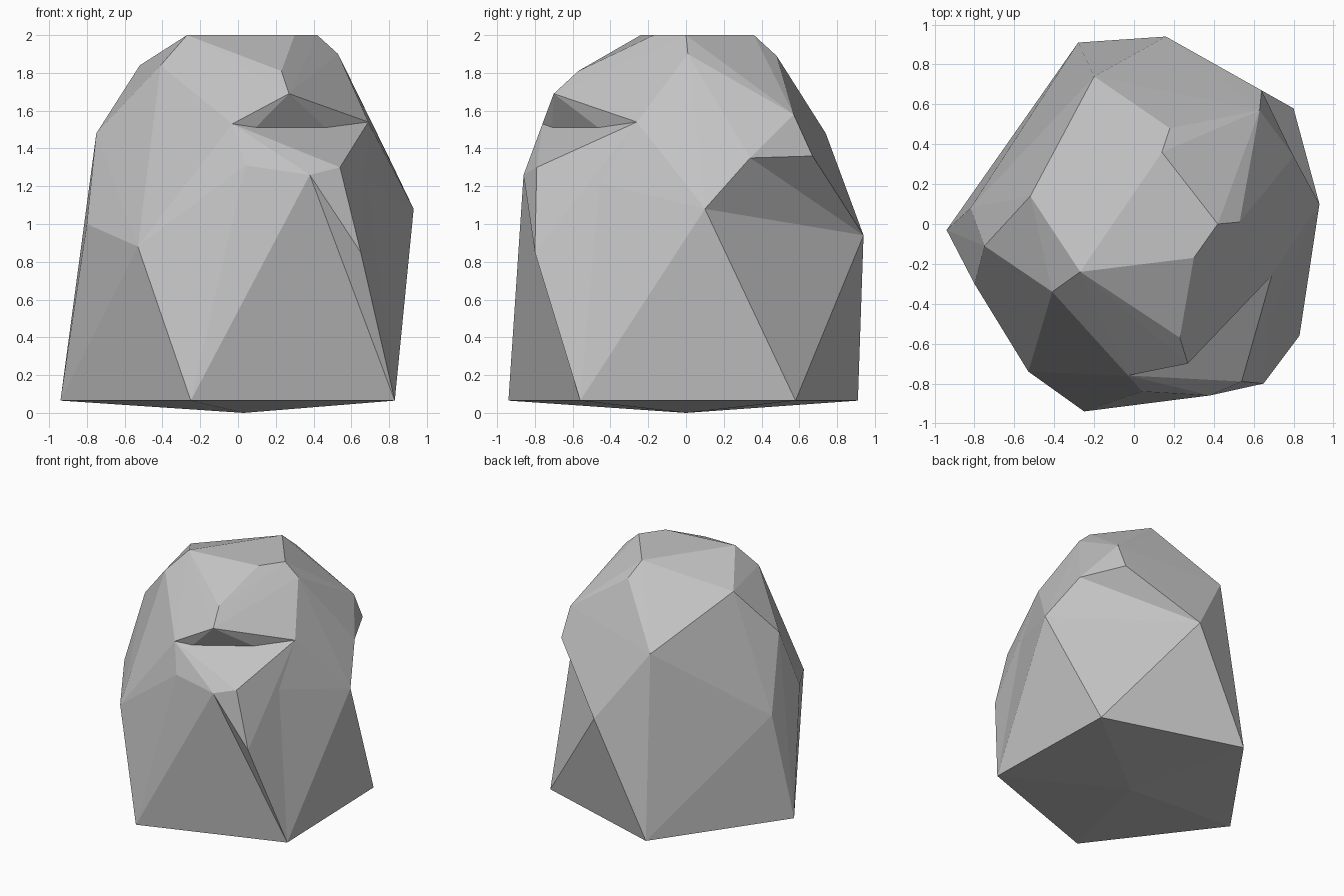
import bpy, bmesh

if "Cube" in bpy.data.objects:
    bpy.data.objects.remove(bpy.data.objects["Cube"])

stone = bpy.data.materials.new("grey stone")
stone.diffuse_color = (0.55, 0.55, 0.55, 1)
stone.use_nodes = True
stone.node_tree.nodes["Principled BSDF"].inputs["Base Color"].default_value = stone.diffuse_color


def chiselled(name, points):
    """Convex faceted block wrapped around its corner points."""
    bm = bmesh.new()
    for p in points:
        bm.verts.new(p)
    bmesh.ops.convex_hull(bm, input=bm.verts[:])
    bmesh.ops.delete(bm, geom=[v for v in bm.verts if not v.link_faces], context='VERTS')
    bmesh.ops.recalc_face_normals(bm, faces=bm.faces[:])
    mesh = bpy.data.meshes.new(name)
    bm.to_mesh(mesh)
    bm.free()
    mesh.materials.append(stone)
    obj = bpy.data.objects.new(name, mesh)
    bpy.context.collection.objects.link(obj)
    return obj


# Five-sided foot with a shallow point below
base = [(x, y, 0.065) for x, y in
        ((-0.25, -0.94), (0.83, -0.56), (0.80, 0.58), (-0.28, 0.91), (-0.94, -0.03))]
tip = [(0.03, 0.0, 0.0)]

# Crown, flat on top with chipped corners
flat_top = [(x, y, 2.0) for x, y in ((-0.27, -0.24), (0.30, -0.17), (0.42, 0.0), (0.14, 0.36))]
chips = [(-0.52, 0.14, 1.84), (-0.41, -0.34, 1.84), (0.53, 0.01, 1.90)]
nape = (0.18, 0.48, 1.89)
crown = flat_top + chips + [nape]

# Side corners
left = [(-0.53, -0.74, 0.88), (-0.80, -0.30, 1.0), (-0.75, -0.11, 1.48), (-0.82, 0.08, 0.90)]
back_high, back_low = (-0.20, 0.74, 1.48), (0.16, 0.94, 0.94)
sides = left + [back_high, back_low, (0.93, 0.10, 1.08)]
right = sides[-1]

# Overhanging rear right shoulder
shoulder_top, shoulder_tip = (0.63, 0.57, 1.58), (0.64, 0.67, 1.36)
shoulder_side = (0.80, 0.34, 1.35)

# Front brow, the notch below it, and the ledge
brow = [(0.23, -0.57, 1.81), (0.27, -0.70, 1.69)]
notch = [(-0.03, -0.76, 1.53), (0.69, -0.26, 1.54)]
lip = [(0.38, -0.86, 1.26), (0.54, -0.79, 1.30)]

boulder = chiselled("boulder", base + tip + sides + notch + [(0.04, -0.84, 1.31)] + lip)
blocks = [
    chiselled("upper_block", crown + sides + brow + notch),
    chiselled("shoulder", flat_top[2:] + chips[2:]
              + [nape, back_high, back_low, right, shoulder_top, shoulder_side]),
    chiselled("shoulder_corner", [nape, back_high, back_low, shoulder_top,
                                  shoulder_side, shoulder_tip]),
    chiselled("ledge_corner", lip + [notch[1], base[1], (0.65, -0.80, 0.85)]),
]

# Fuse the blocks into one stone
bpy.context.view_layer.objects.active = boulder
for block in blocks:
    fuse = boulder.modifiers.new("fuse", 'BOOLEAN')
    fuse.operation = 'UNION'
    fuse.solver = 'EXACT'
    fuse.object = block
    bpy.ops.object.modifier_apply(modifier=fuse.name)
    bpy.data.objects.remove(block)
